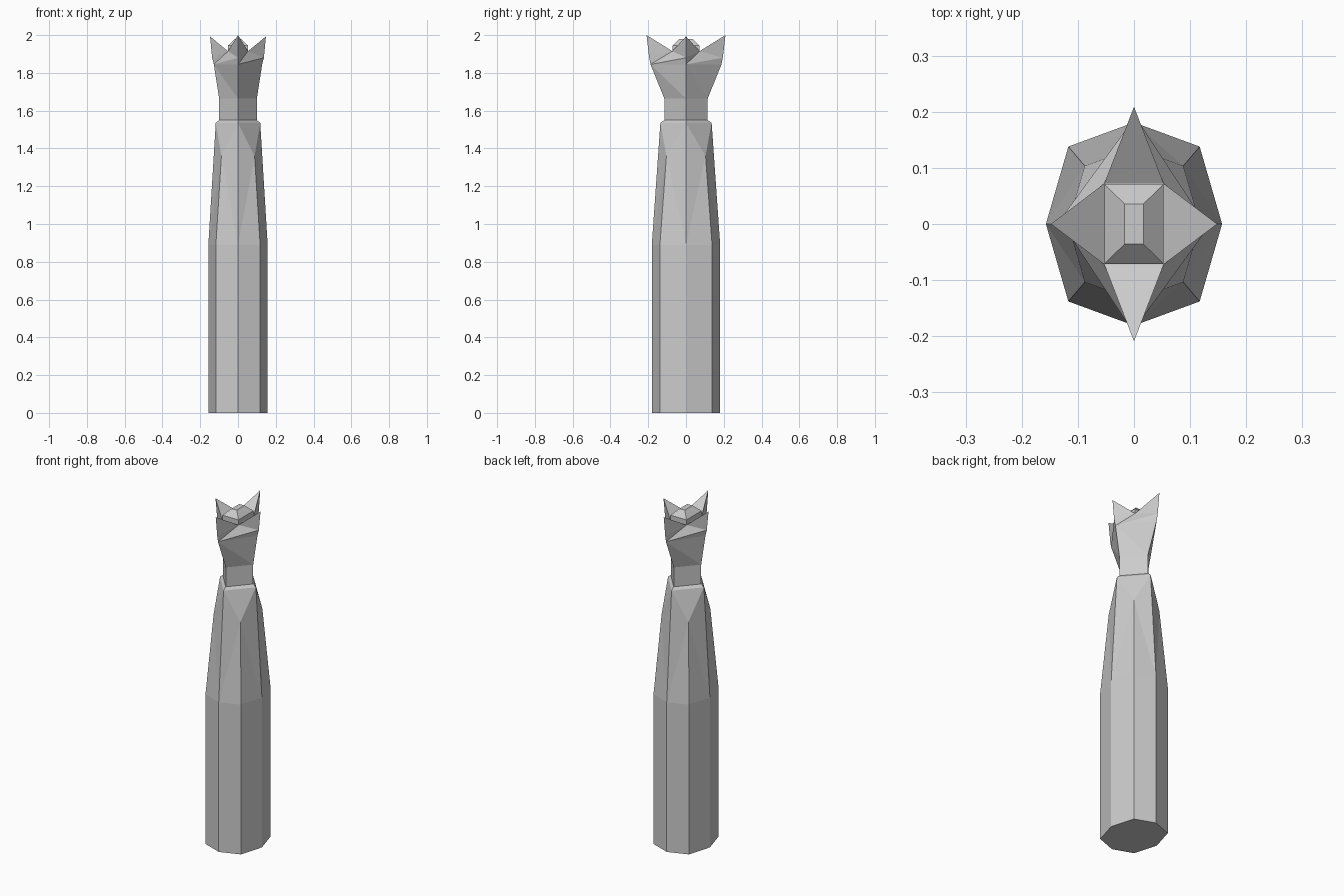
import bpy, bmesh

if "Cube" in bpy.data.objects:
    bpy.data.objects.remove(bpy.data.objects["Cube"])


def make_object(name, verts, faces):
    mesh = bpy.data.meshes.new(name)
    bm = bmesh.new()
    vs = [bm.verts.new(v) for v in verts]
    for f in faces:
        bm.faces.new([vs[i] for i in f])
    bmesh.ops.recalc_face_normals(bm, faces=bm.faces)
    bm.to_mesh(mesh)
    bm.free()
    obj = bpy.data.objects.new(name, mesh)
    bpy.context.collection.objects.link(obj)
    return obj


def diamond(rx, ry, z, zy=None):
    # corners in order: front, right, back, left
    zy = z if zy is None else zy
    return [(0, -ry, zy), (rx, 0, z), (0, ry, zy), (-rx, 0, z)]


def rect(hx, hy, z):
    # corners in order: front right, back right, back left, front left
    return [(hx, -hy, z), (hx, hy, z), (-hx, hy, z), (-hx, -hy, z)]


def octagon(axis_z, corner_z, s):
    ring = []
    for a, c in zip(diamond(0.157 * s, 0.181 * s, axis_z),
                    rect(0.117 * s, 0.138 * s, corner_z)):
        ring += [a, c]
    return ring


# Body: straight octagonal shaft, tapering to a diamond shoulder
verts = octagon(0, 0, 1) + octagon(0.89, 0.89, 1) + octagon(1.535, 1.36, 0.75)
verts += diamond(0.10, 0.115, 1.55)
faces = [list(range(7, -1, -1)), [24, 25, 26, 27]]
for i in range(8):
    j = (i + 1) % 8
    faces.append([i, j, 8 + j, 8 + i])
for k in range(4):
    a, c, n = 2 * k, 2 * k + 1, (2 * k + 2) % 8
    faces += [[8 + a, 8 + c, 16 + c], [8 + a, 16 + c, 16 + a],
              [8 + c, 8 + n, 16 + c], [8 + n, 16 + n, 16 + c],
              [16 + a, 16 + c, 16 + n],
              [16 + a, 16 + n, 24 + (k + 1) % 4, 24 + k]]
make_object("body", verts, faces)

# Neck and crown: diamond collar flaring into four points
verts = diamond(0.10, 0.115, 1.545) + diamond(0.10, 0.115, 1.665)
verts += diamond(0.128, 0.188, 1.845) + diamond(0.137, 0.195, 1.88)
verts += diamond(0.148, 0.209, 1.993, 2.0) + rect(0.053, 0.072, 1.915)
faces = [[3, 2, 1, 0], [20, 21, 22, 23]]
for i in range(4):
    j, p = (i + 1) % 4, (i - 1) % 4
    neck, low, high, tip, dip = 4, 8, 12, 16, 20
    faces += [[i, j, neck + j, neck + i],
              [neck + i, neck + j, low + i],
              [neck + j, low + j, low + i],
              [low + j, high + j, low + i],
              [low + i, high + j, dip + i],
              [high + j, tip + j, dip + i],
              [low + i, high + i, dip + i],
              [high + i, tip + i, dip + i],
              [tip + i, dip + p, dip + i]]
make_object("crown", verts, faces)

# Cap: low faceted dome inside the crown
verts = rect(0.053, 0.071, 1.91) + rect(0.053, 0.071, 1.945)
verts += rect(0.017, 0.036, 1.98)
faces = [[3, 2, 1, 0], [8, 9, 10, 11]]
for r in (0, 4):
    for i in range(4):
        j = (i + 1) % 4
        faces.append([r + i, r + j, r + 4 + j, r + 4 + i])
make_object("cap", verts, faces)
